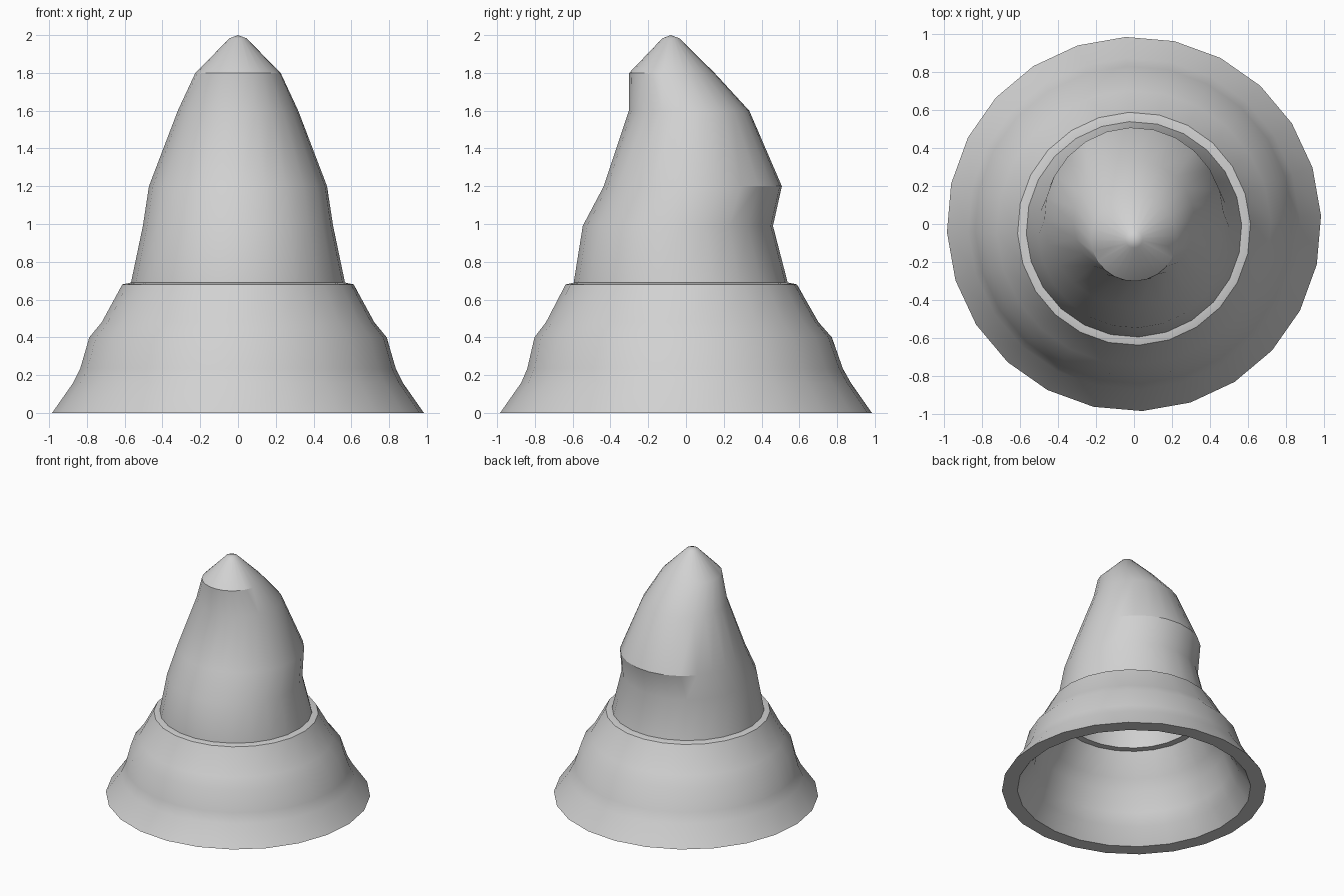
import bpy
import bmesh
import math

if "Cube" in bpy.data.objects:
    bpy.data.objects.remove(bpy.data.objects["Cube"], do_unlink=True)

SIDES = 24
PHASE = math.radians(2.5)

# Single grey material
grey = bpy.data.materials.new("light_grey")
grey.use_nodes = True
colour = (0.64, 0.64, 0.64, 1.0)
grey.diffuse_color = colour
grey.node_tree.nodes["Principled BSDF"].inputs["Base Color"].default_value = colour


def loft(name, rings):
    """Skin a closed wall of circular rings (radius, centre y, z); radius 0 is a tip."""
    bm = bmesh.new()
    loops = []
    for r, cy, z in rings:
        if r == 0:
            loops.append([bm.verts.new((0, cy, z))] * SIDES)
            continue
        angles = [PHASE + math.tau * i / SIDES for i in range(SIDES)]
        loops.append([bm.verts.new((r * math.cos(a), cy + r * math.sin(a), z))
                      for a in angles])
    for a, b in zip(loops, loops[1:] + loops[:1]):
        for i in range(SIDES):
            j = (i + 1) % SIDES
            corners = list(dict.fromkeys((a[i], a[j], b[j], b[i])))
            if len(corners) > 2:
                bm.faces.new(corners)
    bmesh.ops.recalc_face_normals(bm, faces=bm.faces[:])
    mesh = bpy.data.meshes.new(name)
    bm.to_mesh(mesh)
    bm.free()
    mesh.materials.append(grey)
    obj = bpy.data.objects.new(name, mesh)
    bpy.context.collection.objects.link(obj)
    bpy.ops.object.select_all(action='DESELECT')
    obj.select_set(True)
    bpy.context.view_layer.objects.active = obj
    bpy.ops.object.shade_smooth_by_angle(angle=math.radians(27))


# Flared brim: outer wall up, sloping top lip, inner wall back down
brim_outer = [(0.985, 0, 0), (0.873, 0, 0.16), (0.836, -0.005, 0.235),
              (0.788, -0.015, 0.4), (0.722, -0.02, 0.48), (0.613, -0.025, 0.68)]
brim_lip = [(0.567, -0.025, 0.69), (0.52, -0.025, 0.685)]
brim_inner = [(0.632, -0.02, 0.455), (0.692, -0.015, 0.375), (0.738, -0.005, 0.215),
              (0.785, 0, 0.12), (0.87, 0, 0)]
loft("brim", brim_outer + brim_lip + brim_inner)

# Crooked hollow crown: rings shift back and forth on the way up, then
# the lining follows them down again inside
crown_outer = [(0.572, -0.027, 0.64), (0.567, -0.028, 0.69), (0.504, -0.043, 0.99),
               (0.472, 0.036, 1.2), (0.319, 0.016, 1.6), (0.226, -0.075, 1.8),
               (0.045, -0.08, 1.983), (0, -0.08, 2.0)]
crown_inner = [(0, -0.08, 1.89), (0.155, -0.07, 1.76), (0.24, 0.012, 1.565),
               (0.39, 0.03, 1.18), (0.425, -0.04, 0.98), (0.488, -0.027, 0.64)]
loft("crown", crown_outer + crown_inner)
